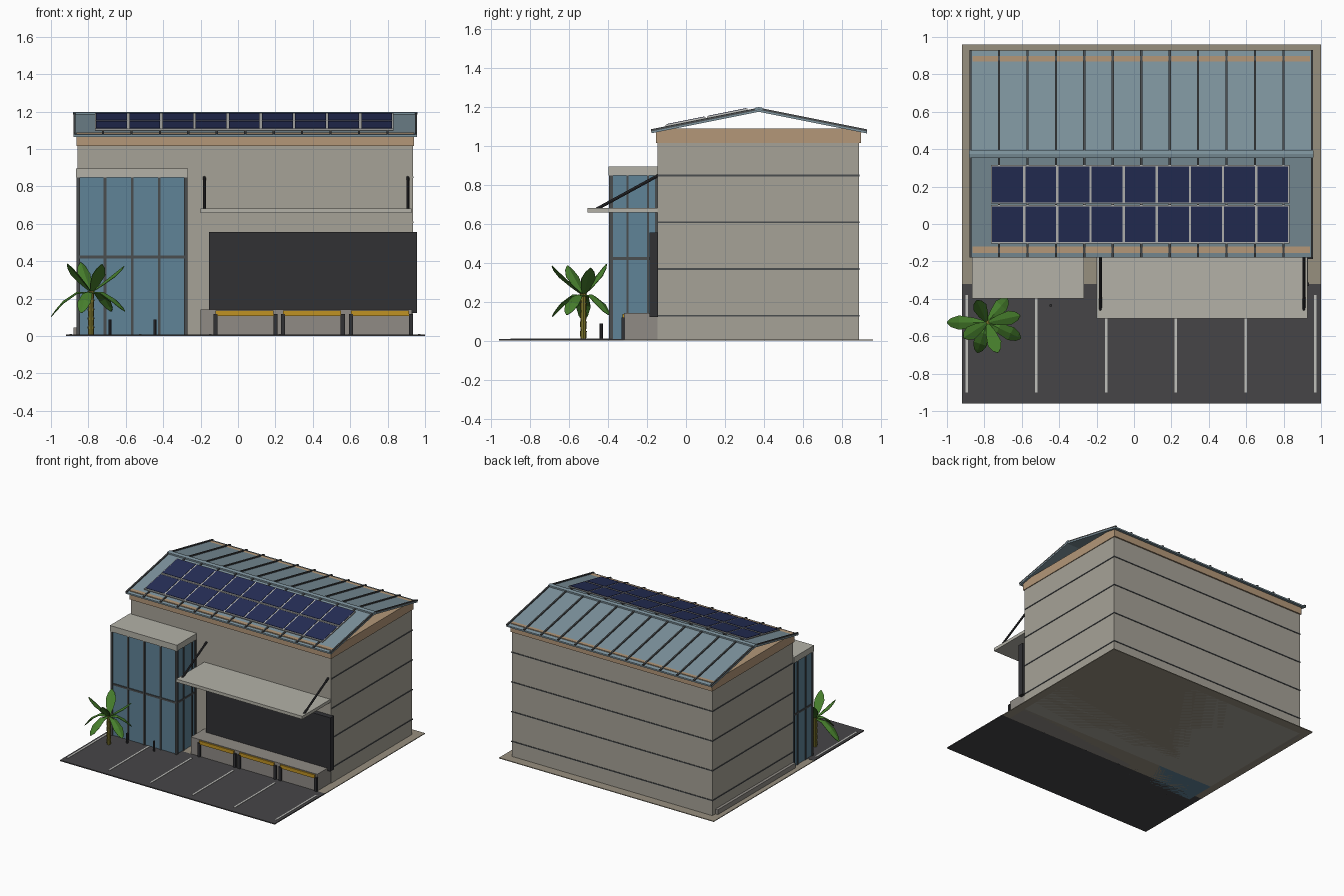
import bpy, bmesh, math
from mathutils import Vector

if "Cube" in bpy.data.objects:
    bpy.data.objects.remove(bpy.data.objects["Cube"])


def mat(name, r, g, b):
    m = bpy.data.materials.new(name)
    m.diffuse_color = tuple((c / 255) ** 2.2 for c in (r, g, b)) + (1,)
    m.use_nodes = True
    m.node_tree.nodes["Principled BSDF"].inputs["Base Color"].default_value = m.diffuse_color
    return m


WALL = mat("wall", 165, 161, 150)
TRIM = mat("trim", 178, 150, 120)
CAP = mat("cap", 178, 176, 166)
STONE = mat("stone", 142, 138, 132)
DARK = mat("dark", 52, 52, 55)
STEEL = mat("steel", 75, 78, 80)
ASPHALT = mat("asphalt", 72, 71, 73)
PAVING = mat("paving", 150, 142, 126)
LINE = mat("line", 190, 190, 186)
GLASS = mat("glass", 96, 130, 150)
ROOF = mat("roof", 125, 146, 156)
SOLAR = mat("solar", 42, 50, 88)
YELLOW = mat("yellow", 190, 145, 40)
LEAF = mat("leaf", 72, 125, 48)
BARK = mat("bark", 125, 118, 48)


def finish(name, bm, m):
    bmesh.ops.recalc_face_normals(bm, faces=bm.faces)
    me = bpy.data.meshes.new(name)
    bm.to_mesh(me)
    bm.free()
    me.materials.append(m)
    ob = bpy.data.objects.new(name, me)
    bpy.context.collection.objects.link(ob)
    return ob


def prism(bm, pts, x0, x1):
    """Extrude a y-z profile from x0 to x1."""
    a = [bm.verts.new((x0, y, z)) for y, z in pts]
    b = [bm.verts.new((x1, y, z)) for y, z in pts]
    n = len(pts)
    bm.faces.new(a)
    bm.faces.new(b[::-1])
    for i in range(n):
        j = (i + 1) % n
        bm.faces.new((a[i], b[i], b[j], a[j]))


def boxes(name, m, *specs):
    """One object made of boxes (x0, x1, y0, y1, z0, z1)."""
    bm = bmesh.new()
    for x0, x1, y0, y1, z0, z1 in specs:
        prism(bm, [(y0, z0), (y1, z0), (y1, z1), (y0, z1)], x0, x1)
    return finish(name, bm, m)


def rod(bm, p, q, r1, r2, seg=8):
    p, q = Vector(p), Vector(q)
    d = q - p
    mtx = d.to_track_quat('Z', 'Y').to_matrix().to_4x4()
    mtx.translation = (p + q) / 2
    bmesh.ops.create_cone(bm, cap_ends=True, segments=seg, radius1=r1,
                          radius2=r2, depth=d.length, matrix=mtx)


# Site: paving, asphalt and parking lines
boxes("paving", PAVING, (-0.92, 1.0, -0.32, 0.96, 0, 0.006))
boxes("parking_lot", ASPHALT, (-0.92, 1.0, -0.96, -0.32, 0, 0.008))
boxes("parking_lines", LINE, *[(-0.902 + i * 0.373, -0.888 + i * 0.373, -0.90, -0.38, 0.006, 0.0105)
                               for i in range(6)])

# Main hall with panel joints and top band
boxes("main_walls", WALL, (-0.857, 0.935, -0.145, 0.887, 0, 1.05))
boxes("wall_joints", STEEL, *[(-0.861, 0.939, -0.143, 0.891, z - 0.004, z + 0.004)
                              for z in (0.128, 0.368, 0.608, 0.848)])
boxes("top_band", TRIM, (-0.863, 0.941, -0.155, 0.898, 1.015, 1.088))
boxes("side_curb", STONE, (-0.88, -0.855, -0.14, 0.85, 0, 0.045))

# Gable roof, open under the ridge
RIDGE, RZ, SLOPE = 0.374, 1.187, 0.2


def rz(y, h=0):
    return RZ - SLOPE * abs(y - RIDGE) + h


def slope_strip(ya, yb, h0, h1):
    """Closed profile following the roof between heights h0 and h1."""
    ys = [ya, RIDGE, yb] if ya < RIDGE < yb else [ya, yb]
    return [(y, rz(y, h0)) for y in ys] + [(y, rz(y, h1)) for y in reversed(ys)]


bm = bmesh.new()
prism(bm, slope_strip(-0.178, 0.928, -0.012, 0.0), -0.88, 0.957)
finish("roof", bm, ROOF)

bm = bmesh.new()
for i in range(13):
    x = -0.874 + i * 0.1521
    prism(bm, slope_strip(-0.18, 0.93, -0.002, 0.009), x - 0.006, x + 0.006)
finish("roof_seams", bm, STEEL)

bm = bmesh.new()
prism(bm, slope_strip(0.355, 0.393, 0.0, 0.012), -0.882, 0.959)
finish("ridge_cap", bm, ROOF)

# Solar array on the front slope
bm = bmesh.new()
for y0, y1 in ((-0.105, 0.101), (0.109, 0.315)):
    prism(bm, slope_strip(y0, y1, 0.009, 0.017), -0.765, 0.832)
finish("solar_frame", bm, LINE)
bm = bmesh.new()
for i in range(9):
    x = -0.758 + i * 0.1772
    for y0, y1 in ((-0.097, 0.094), (0.116, 0.308)):
        prism(bm, slope_strip(y0, y1, 0.012, 0.02), x, x + 0.165)
finish("solar_panels", bm, SOLAR)

# Glazed entrance tower
boxes("entrance_glass", GLASS, (-0.858, -0.277, -0.385, -0.14, 0, 0.85))
boxes("entrance_cap", CAP, (-0.867, -0.268, -0.397, -0.14, 0.847, 0.895))
frame = [(x - 0.007, x + 0.007, -0.393, -0.38, 0, 0.847)
         for x in (-0.711, -0.566, -0.421)]
frame += [(x - 0.009, x + 0.009, -0.394, -0.375, 0, 0.847) for x in (-0.855, -0.28)]
for x in (-0.858, -0.277):
    frame += [(x - 0.006, x + 0.006, y - 0.006, y + 0.006, 0, 0.847)
              for y in (-0.30, -0.195, -0.152)]
frame.append((-0.863, -0.272, -0.391, -0.145, 0.415, 0.43))
boxes("entrance_mullions", STEEL, *frame)

# Canopy with tie rods
boxes("canopy", CAP, (-0.2, 0.928, -0.505, -0.14, 0.657, 0.682))
bm = bmesh.new()
for x in (-0.18, 0.908):
    rod(bm, (x, -0.46, 0.675), (x, -0.143, 0.848), 0.008, 0.008)
finish("canopy_ties", bm, DARK)

# Display window, plinth, counters and posts
boxes("display_window", DARK, (-0.155, 0.957, -0.187, -0.143, 0.122, 0.555))
boxes("plinth", STONE, (-0.2, 0.93, -0.317, -0.14, 0, 0.142))
bays = [(-0.12, 0.20), (0.24, 0.56), (0.605, 0.925)]
boxes("yellow_rails", YELLOW, *[(a, b - 0.01, -0.327, -0.31, 0.108, 0.136) for a, b in bays])
boxes("rail_posts", DARK, *[(x - 0.011, x + 0.011, -0.332, -0.314, 0, 0.118)
                            for bay in bays for x in bay])

# Bollards
bm = bmesh.new()
for x in (-0.685, -0.445):
    rod(bm, (x, -0.435, 0), (x, -0.435, 0.088), 0.008, 0.008)
finish("bollards", bm, DARK)

# Palm: ringed trunk and folded leaves
PX, PY, PZ = -0.786, -0.527, 0.235
bm = bmesh.new()
for i in range(5):
    rod(bm, (PX, PY, i * 0.048), (PX, PY, i * 0.048 + 0.05), 0.014, 0.018)
finish("palm_trunk", bm, BARK)

bm = bmesh.new()
leaves = [(180, 0.214, -0.13), (252, 0.17, -0.11), (335, 0.20, -0.10), (50, 0.17, -0.10),
          (12, 0.18, 0.14), (115, 0.13, 0.16), (213, 0.15, 0.15), (290, 0.17, 0.15)]
for az, reach, dz in leaves:
    a = math.radians(az)
    out, side = Vector((math.cos(a), math.sin(a), 0)), Vector((-math.sin(a), math.cos(a), 0))
    rows = []
    for t, w in ((0.0, 0.006), (0.35, 0.027), (0.7, 0.038), (0.9, 0.024), (1.0, 0.004)):
        bend = t if dz > 0 else 1.6 * t * t - 0.6 * t
        c = Vector((PX, PY, PZ)) + out * (reach * t) + Vector((0, 0, dz * bend))
        drop = Vector((0, 0, -0.35 * w))
        rows.append([bm.verts.new(v) for v in (c - side * w + drop, c, c + side * w + drop)])
    for r, s in zip(rows, rows[1:]):
        for k in (0, 1):
            bm.faces.new((r[k], r[k + 1], s[k + 1], s[k]))
ob = finish("palm_leaves", bm, LEAF)
thick = ob.modifiers.new("thickness", 'SOLIDIFY')
thick.thickness = 0.003
